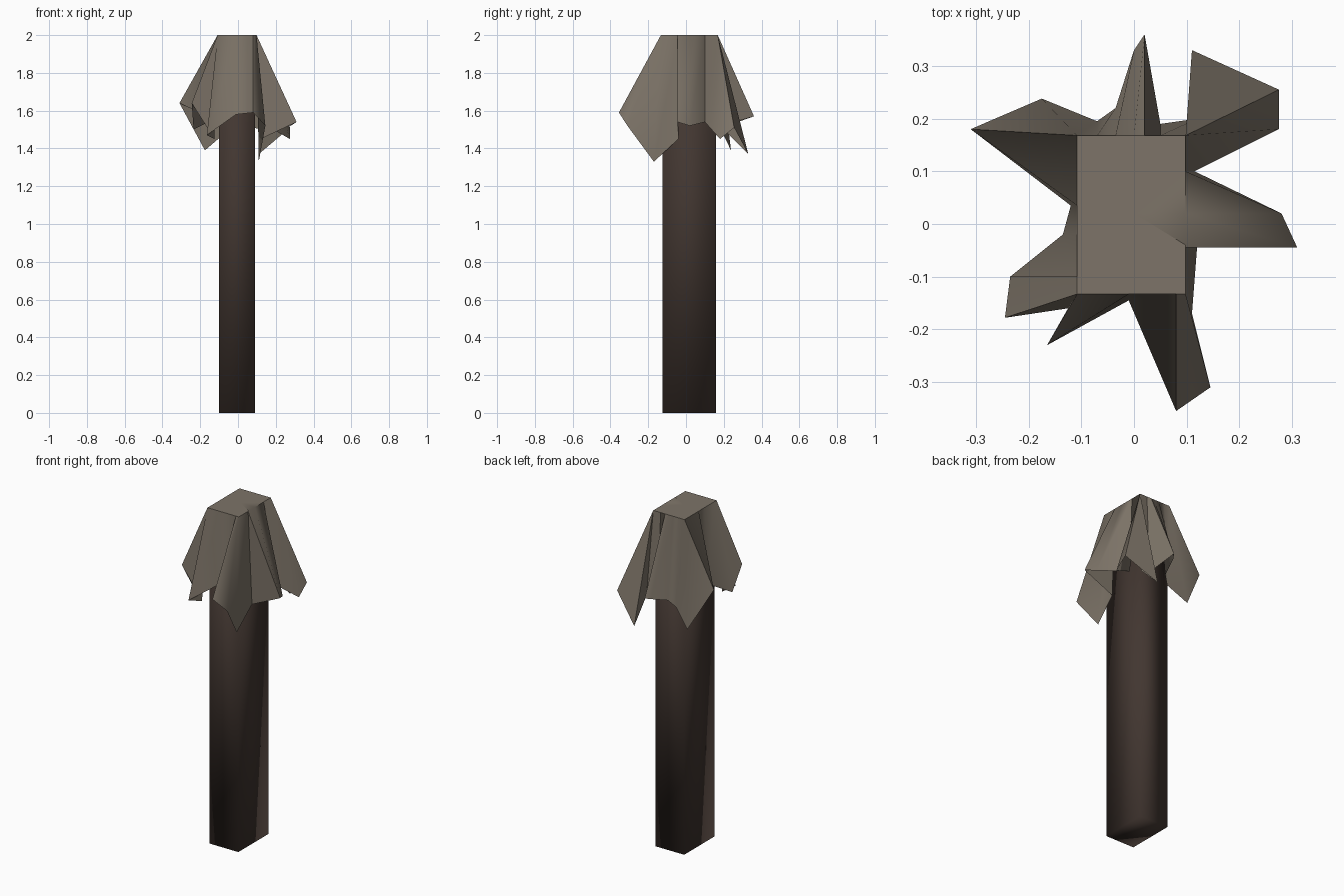
import bpy, bmesh

if "Cube" in bpy.data.objects:
    bpy.data.objects.remove(bpy.data.objects["Cube"])

X0, X1, Y0, Y1 = -0.10, 0.09, -0.125, 0.16   # post footprint


def material(name, rgb):
    m = bpy.data.materials.new(name)
    m.diffuse_color = (*rgb, 1)
    m.use_nodes = True
    m.node_tree.nodes["Principled BSDF"].inputs["Base Color"].default_value = m.diffuse_color
    return m


def finish(bm, name, mat, smooth=True):
    bmesh.ops.recalc_face_normals(bm, faces=bm.faces[:])
    me = bpy.data.meshes.new(name)
    for f in bm.faces:
        f.smooth = smooth
    bm.to_mesh(me)
    bm.free()
    ob = bpy.data.objects.new(name, me)
    me.materials.append(mat)
    bpy.context.collection.objects.link(ob)
    return ob


cloth_mat = material("grey brown cloth", (0.205, 0.174, 0.138))
wood_mat = material("dark brown wood", (0.054, 0.037, 0.030))

# Post: plain softly shaded box
bm = bmesh.new()
bmesh.ops.create_cube(bm, size=1)
for v in bm.verts:
    v.co = (X1 if v.co.x > 0 else X0, Y1 if v.co.y > 0 else Y0,
            1.994 if v.co.z > 0 else 0)
finish(bm, "post", wood_mat)

# Cloth hem, counterclockwise from the right side: fold tips and valleys
hem = [
    (0.12, -0.04, 1.45), (0.31, -0.045, 1.54), (0.28, 0.02, 1.52),
    (0.115, 0.10, 1.54), (0.275, 0.18, 1.45), (0.275, 0.255, 1.51),
    (0.11, 0.33, 1.37), (0.12, 0.20, 1.50), (0.05, 0.19, 1.52),
    (0.02, 0.36, 1.57), (0.0, 0.33, 1.56), (-0.035, 0.22, 1.52),
    (-0.07, 0.195, 1.48), (-0.175, 0.238, 1.39), (-0.31, 0.18, 1.64),
    (-0.12, 0.035, 1.55), (-0.135, -0.02, 1.55), (-0.235, -0.10, 1.50),
    (-0.245, -0.178, 1.64), (-0.125, -0.16, 1.45), (-0.165, -0.23, 1.47),
    (-0.01, -0.145, 1.58), (0.08, -0.355, 1.59), (0.145, -0.31, 1.52),
    (0.11, -0.17, 1.33),
]


def rim_point(x, y):
    # nearest point on the slightly enlarged post outline
    return (min(max(x, X0 - 0.008), X1 + 0.008),
            min(max(y, Y0 - 0.008), Y1 + 0.008), 2.0)


# Draped cloth: flat cap plus side folds running from rim to hem
bm = bmesh.new()
low = [bm.verts.new(p) for p in hem]
top = [bm.verts.new(rim_point(x, y)) for x, y, z in hem]
centre = bm.verts.new((0, 0.02, 2.0))
n = len(hem)
for i in range(n):
    j = (i + 1) % n
    bm.faces.new((low[i], low[j], top[j], top[i]))
    bm.faces.new((top[i], top[j], centre))
bmesh.ops.remove_doubles(bm, verts=top, dist=0.003)
cloth = finish(bm, "draped_cloth", cloth_mat)
bpy.context.view_layer.objects.active = cloth
cloth.select_set(True)
bpy.ops.object.shade_smooth_by_angle(angle=1.2)
